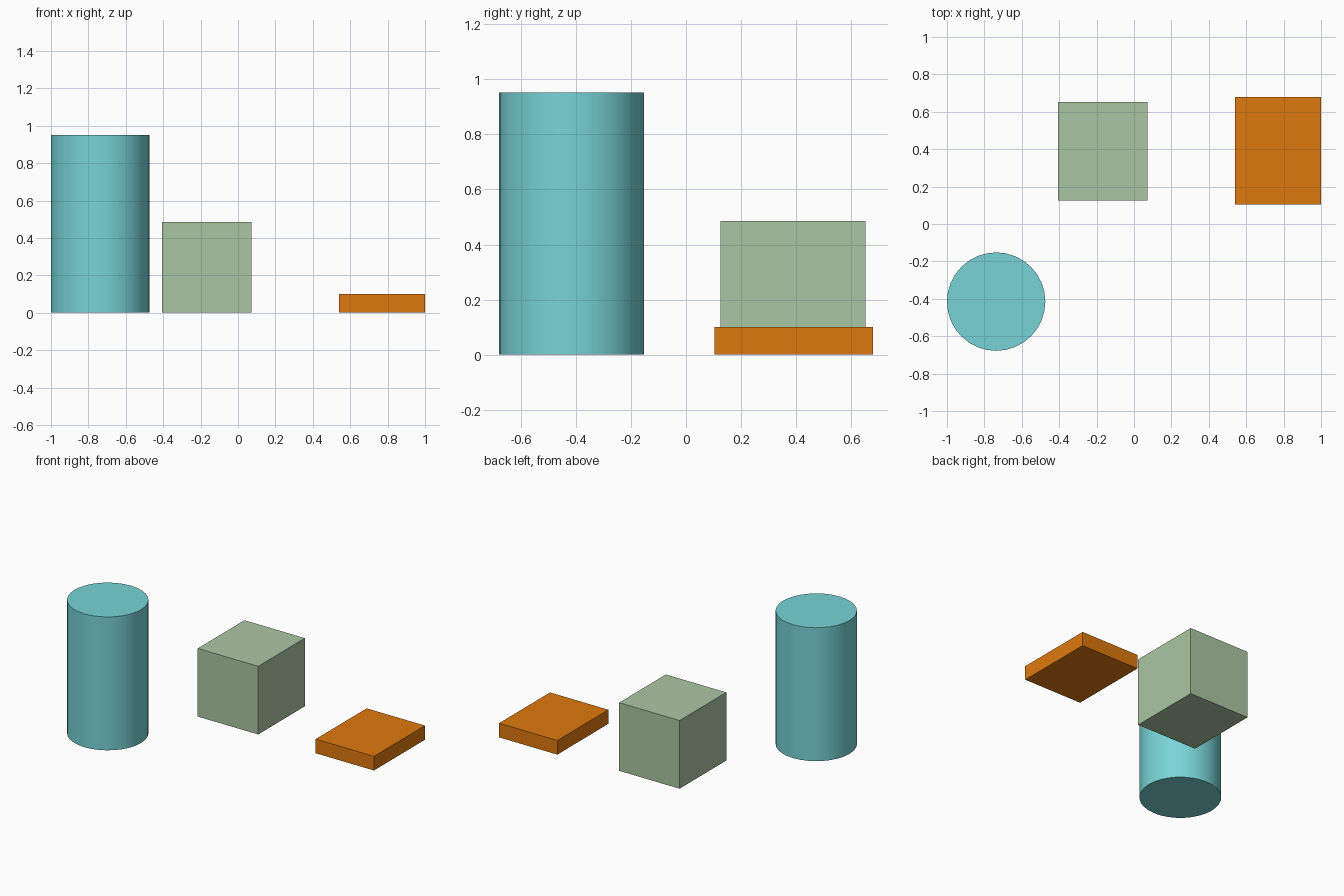
import bpy
import math

if "Cube" in bpy.data.objects:
    bpy.data.objects.remove(bpy.data.objects["Cube"])


def material(name, rgb):
    """Flat colour given as 0-255 sRGB, stored as linear."""
    lin = [((c / 255 + 0.055) / 1.055) ** 2.4 for c in rgb]
    m = bpy.data.materials.new(name)
    m.diffuse_color = (*lin, 1)
    m.use_nodes = True
    m.node_tree.nodes["Principled BSDF"].inputs["Base Color"].default_value = m.diffuse_color
    return m


def finish(name, mat):
    ob = bpy.context.object
    ob.name = name
    ob.data.materials.append(mat)
    return ob


def box(name, x, y, z, mat):
    """Box from (min, max) ranges."""
    bpy.ops.mesh.primitive_cube_add(size=1, location=[sum(r) / 2 for r in (x, y, z)])
    ob = finish(name, mat)
    ob.scale = [r[1] - r[0] for r in (x, y, z)]
    bpy.ops.object.transform_apply(location=False, rotation=False, scale=True)


# Tall round column
bpy.ops.mesh.primitive_cylinder_add(vertices=32, radius=0.263, depth=0.951,
                                    location=(-0.737, -0.415, 0.4755))
finish("column", material("teal", (120, 212, 215)))
bpy.ops.object.shade_smooth_by_angle(angle=math.radians(30))

# Block and low slab
box("block", (-0.406, 0.071), (0.126, 0.652), (0, 0.486), material("sage green", (171, 198, 163)))
box("slab", (0.54, 1.0), (0.104, 0.678), (0, 0.101), material("orange", (222, 121, 14)))
